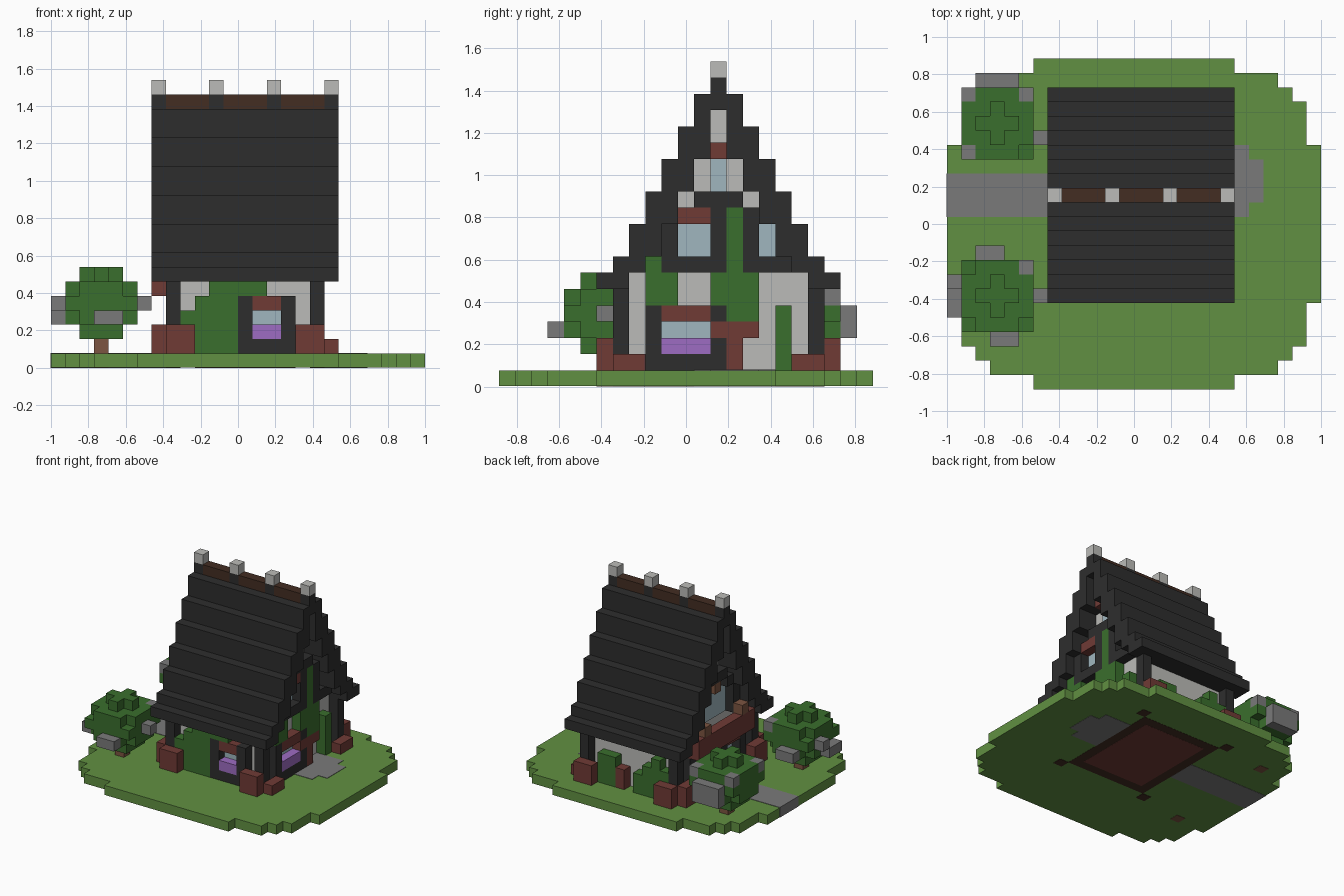
import bpy, bmesh
from mathutils import Matrix, Vector

if "Cube" in bpy.data.objects:
    bpy.data.objects.remove(bpy.data.objects["Cube"])

CELL = 1 / 13                      # one block
ORIGIN = Vector((13, 11.5, 0))     # middle of the plot, in blocks


def material(name, *rgb):
    m = bpy.data.materials.new(name)
    m.use_nodes = True
    m.diffuse_color = (*rgb, 1)
    m.node_tree.nodes["Principled BSDF"].inputs["Base Color"].default_value = (*rgb, 1)
    return m


MATS = {
    "D": material("charcoal", .027, .027, .027),
    "S": material("grass", .12, .28, .054),
    "L": material("plaster", .5, .5, .48),
    "G": material("leaf", .042, .156, .026),
    "B": material("brick", .16, .043, .036),
    "W": material("glass", .35, .47, .52),
    "P": material("purple_flowers", .34, .15, .54),
    "K": material("stone", .195, .195, .195),
    "R": material("dark_wood", .056, .026, .016),
    "O": material("wood", .2, .09, .053),
}


def finish(bm, name, key):
    mesh = bpy.data.meshes.new(name)
    bm.to_mesh(mesh)
    bm.free()
    mesh.materials.append(MATS[key])
    bpy.context.collection.objects.link(bpy.data.objects.new(name, mesh))


def part(name, key, boxes):
    """One object from boxes given as two opposite corners in blocks."""
    bm = bmesh.new()
    for lo, hi in boxes:
        lo, hi = Vector(lo), Vector(hi)
        size = [abs(v) * CELL for v in hi - lo]
        bmesh.ops.create_cube(bm, size=1, matrix=Matrix.Translation(
            ((lo + hi) / 2 - ORIGIN) * CELL) @ Matrix.Diagonal((*size, 1)))
    finish(bm, name, key)


def facade(name, rows, side, plane, start, out):
    """Blocks standing out from a wall, one letter per block, top row first."""
    found = {}
    for r, row in enumerate(rows):
        z, c = len(rows) - r, 0
        while c < len(row):
            end = c
            while end < len(row) and row[end] == row[c]:
                end += 1
            if row[c] != ".":
                d = plane + out * (.1 if row[c] == "W" else 1)
                a, b = start + c, start + end
                box = (((plane, a, z), (d, b, z + 1)) if side else
                       ((a, plane, z), (b, d, z + 1)))
                found.setdefault(row[c], []).append(box)
            c = end
    for key, boxes in found.items():
        part(name + "_" + MATS[key].name, key, boxes)


# Lawn: stepped outline mirrored into four quarters
half = [(13, 5.5), (12, 8.5), (11, 9.5), (10, 10.5), (7, 11.5)]
quarter = []
for i, (x, y) in enumerate(half):
    if i:
        quarter.append((x, half[i - 1][1]))
    quarter.append((x, y))
outline = []
for sx, sy in ((1, 1), (-1, 1), (-1, -1), (1, -1)):
    pts = [(sx * x, sy * y) for x, y in quarter]
    outline += pts if sx * sy > 0 else pts[::-1]
bm = bmesh.new()
face = bm.faces.new([bm.verts.new((x * CELL, y * CELL, .002)) for x, y in outline])
top = bmesh.ops.extrude_face_region(bm, geom=[face])["geom"]
bmesh.ops.translate(bm, vec=(0, 0, CELL - .002),
                    verts=[v for v in top if isinstance(v, bmesh.types.BMVert)])
bmesh.ops.recalc_face_normals(bm, faces=bm.faces)
finish(bm, "lawn", "S")

# Paths and floor seen from below
UP = 1.04
part("path", "K", [((-.02, 12, 0), (9, 15, UP))])
part("patio", "K", [((18, 12, 0), (21, 17, UP)), ((21, 13, 0), (22, 16, UP))])
part("floor_border", "R", [((9, 8, .01), (18, 19, 1))])
part("floor", "B", [((10, 9, 0), (17, 18, .5))])

# Roof: stepped shell, with plaster walls filling it
shell = [((7, y, 6), (20, y + 2, 7)) for y in (6, 19)]
walls = [((9, 8, 1), (18, 19, 7))]
for k in range(6):
    lo, hi, z = 7 + k, 20 - k, 6 + 2 * k
    t = 1 if k == 5 else 2
    base = max(z, 7)
    shell += [((7, lo, base), (20, lo + t, z + 2)), ((7, hi - t, base), (20, hi, z + 2))]
    walls.append(((9, lo + t, base), (18, hi - t, z + (1 if k == 5 else 2))))
shell.append(((7, 13, 17), (20, 14, 18)))
part("roof", "D", shell)
part("walls", "L", walls)

# Ridge beam with capped posts
posts = range(7, 20, 4)
part("ridge_beam", "R", [((x + 1, 13, 18), (x + 4, 14, 19)) for x in posts[:-1]])
part("ridge_posts", "D", [((x, 13, 18), (x + 1, 14, 19)) for x in posts])
part("ridge_caps", "L", [((x, 13, 19), (x + 1, 14, 20)) for x in posts])

# Corner pillars and brick planters
pillars, feet, bricks = [], [], []
M = 13.5
for sx in (-1, 1):
    for sy in (-1, 1):
        def spot(x, y, z):
            return (M + sx * x, M + sy * y, z)
        pillars.append((spot(4.5, 5.5, 1), spot(5.5, 6.5, 6)))
        feet.append((spot(4.5, 5.5, 0), spot(5.5, 6.5, .5)))
        bricks.append((spot(3.5, 6.5, 1), spot(5.5, 7.5, 3)))
        bricks.append((spot(5.5, 4.5, 1), spot(6.5, 6.5, 3 if sx < 0 else 2)))
part("corner_pillars", "D", pillars)
part("pillar_feet", "R", feet)
part("corner_planters", "B", bricks)

# Decorated walls
facade("left_gable", [
    "......B......",
    "......W......",
    "......W......",
    ".....DDD.....",
    "....BBDGD....",
    "...DWWDGDW...",
    "...DWWDGDW...",
    "..GDDDDGDDDD.",
    "..GG..GGG....",
    "..GG..GGG....",
    "..DBBBDGG.G..",
    "..DWWWBBB.G..",
    "..DPPPDB..G..",
    "..DDDDDB..G.."], True, 18, 7, 1)
facade("right_gable", [
    "......O......",
    "......W......",
    "......W......",
    ".....DDD.....",
    "....D.O.D....",
    "...DWWWWWD...",
    "...DWWWWWD...",
    "...DWWWWWD...",
    ".............",
    ".............",
    "..DBBDODBBD..",
    "..DWWDODWWD..",
    "..DPPDODPPD..",
    "..DDDDODDDD.."], True, 9, 7, -1)
facade("front_wall", [
    "...GGGG....",
    "..GGGDBBD..",
    ".GGGGDWWD..",
    "..GGGDPPD..",
    "..GGGDDDD.."], False, 8, 8, -1)
facade("back_wall", [
    "...........",
    "..G........",
    ".GGG...GG..",
    ".GGGG.BGG..",
    ".GGGG.BGG.."], False, 19, 8, 1)

# Balcony over the path
part("balcony", "B", [((7, 9, 5), (9, 18, 6)), ((7, 9, 6), (8, 18, 7))])
part("balcony_posts", "O", [((7, y, 7), (8, y + 1, 8)) for y in (10, 16)])


# Trees
def tree(name, cy, stones):
    cx = 3.5

    def slab(w, d, z0, z1):
        return ((cx - w, cy - d, z0), (cx + w, cy + d, z1))
    part(name + "_trunk", "O", [slab(.5, .5, 0, 2)])
    crown = [slab(1.5, 1.5, 2, 3), slab(2.5, 2.5, 4, 5),
             slab(1.5, .5, 6, 7), slab(.5, 1.5, 6, 7)]
    for z in (3, 5):
        crown += [slab(2.5, 1.5, z, z + 1), slab(1.5, 2.5, z, z + 1)]
    part(name + "_crown", "G", crown)
    part(name + "_stones", "K", stones)


tree("front_tree", 6.5, [
    ((0, 5, 3), (1, 7, 4)), ((0, 7, 4), (1, 8, 5)), ((2, 9, 3), (4, 10, 4)),
    ((3, 3, 3), (5, 4, 4)), ((6, 6, 4), (7, 7, 5)), ((5, 8, 5), (6, 9, 6))])
tree("back_tree", 18.5, [
    ((2, 21, 3), (5, 22, 5)), ((1, 20, 5), (2, 21, 6)), ((5, 20, 5), (6, 21, 6)),
    ((1, 16, 5), (2, 17, 6)), ((6, 17, 4), (7, 18, 5))])
